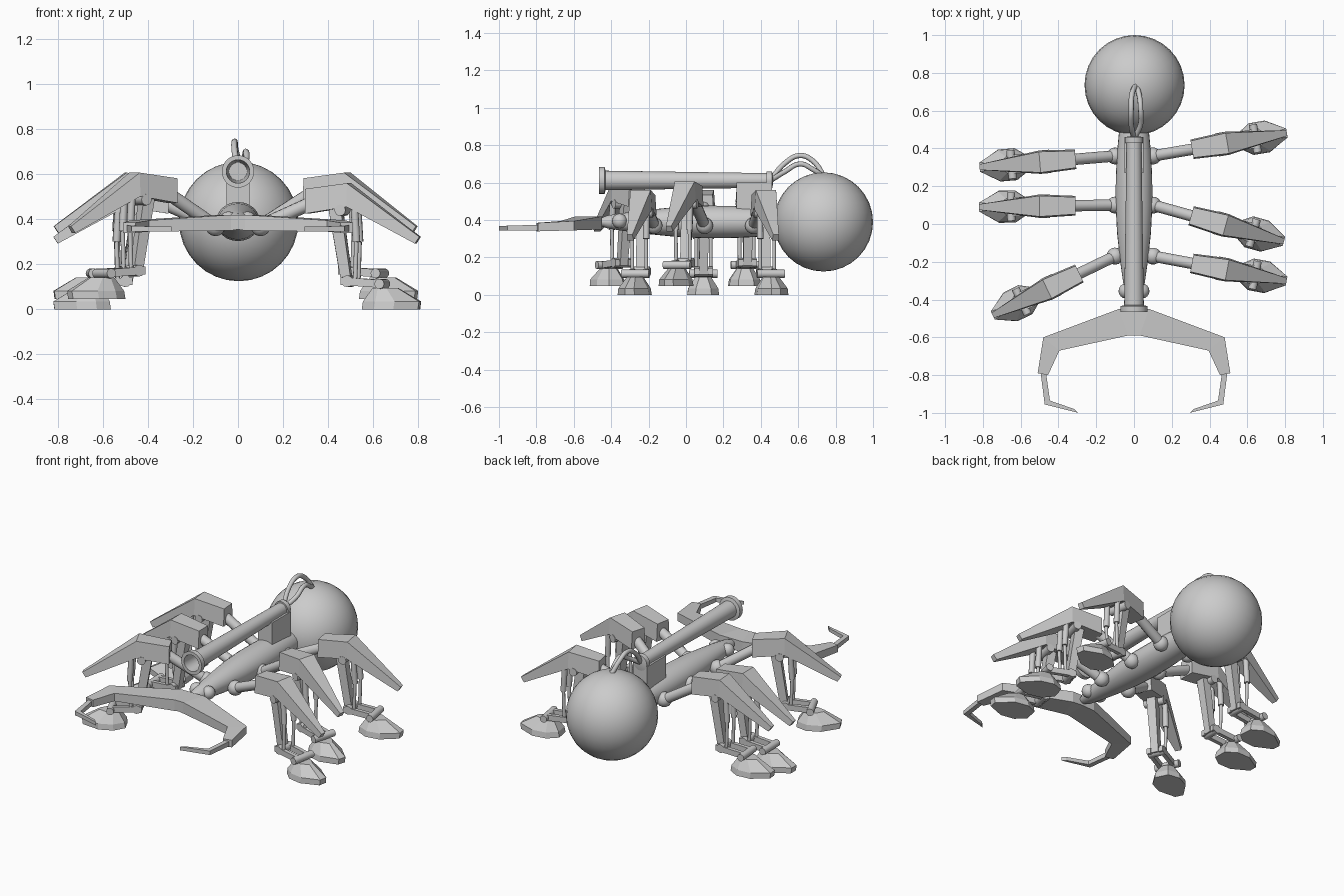
import bpy, bmesh
from math import atan2, cos, sin, tau
from mathutils import Matrix, Vector

cube = bpy.data.objects.get("Cube")
if cube:
    bpy.data.objects.remove(cube, do_unlink=True)


def finish(name, bm, place=Matrix(), smooth=False):
    bmesh.ops.recalc_face_normals(bm, faces=bm.faces)
    bm.transform(place)
    mesh = bpy.data.meshes.new(name)
    bm.to_mesh(mesh)
    bm.free()
    obj = bpy.data.objects.new(name, mesh)
    bpy.context.collection.objects.link(obj)
    if smooth:
        bpy.ops.object.select_all(action="DESELECT")
        obj.select_set(True)
        bpy.context.view_layer.objects.active = obj
        bpy.ops.object.shade_smooth_by_angle(angle=0.6)
    return obj


def loft(name, rings, place=Matrix(), smooth=False):
    """Skin a row of equal-sized rings and cap both ends."""
    bm = bmesh.new()
    rows = [[bm.verts.new(p) for p in ring] for ring in rings]
    n = len(rows[0])
    for a, b in zip(rows, rows[1:]):
        for i in range(n):
            j = (i + 1) % n
            bm.faces.new((a[i], a[j], b[j], b[i]))
    bm.faces.new(rows[0])
    bm.faces.new(rows[-1])
    return finish(name, bm, place, smooth)


def lathe(name, profile, z, widen=1.0, segs=24):
    """Revolve (radius, y) points around a lengthwise axis at height z."""
    rings = [[(r * widen * cos(tau * i / segs), y, z + r * sin(tau * i / segs))
              for i in range(segs)] for r, y in profile]
    return loft(name, rings, smooth=True)


def ball(name, centre, r, place=Matrix(), segs=16):
    bm = bmesh.new()
    bmesh.ops.create_uvsphere(bm, u_segments=segs, v_segments=segs // 2, radius=r)
    return finish(name, bm, place @ Matrix.Translation(centre), True)


def rod(name, a, b, r, place=Matrix(), segs=12):
    a, b = Vector(a), Vector(b)
    d = b - a
    bm = bmesh.new()
    bmesh.ops.create_cone(bm, cap_ends=True, segments=segs, radius1=r, radius2=r,
                          depth=d.length)
    turn = d.to_track_quat("Z", "Y").to_matrix().to_4x4()
    return finish(name, bm, place @ Matrix.Translation((a + b) / 2) @ turn, True)


def slab(name, stations, place=Matrix()):
    """Loft along x through (x_top, x_bottom, z_top, z_bottom, half_top, half_bottom)."""
    rings = [[(xt, -wt, zt), (xt, wt, zt), (xb, wb, zb), (xb, -wb, zb)]
             for xt, xb, zt, zb, wt, wb in stations]
    return loft(name, rings, place)


# Abdomen and body
ball("abdomen", (0.003, 0.735, 0.39), 0.265, segs=32)
lathe("body", [(0.015, -0.47), (0.035, -0.42), (0.05, -0.32), (0.065, -0.2),
               (0.08, -0.05), (0.087, 0.1), (0.086, 0.25), (0.08, 0.38),
               (0.07, 0.5)], 0.39, 1.12)

# Cannon with open muzzle, mount and cables
lathe("cannon", [(0.04, -0.2), (0.052, -0.465), (0.072, -0.465), (0.072, -0.435),
                 (0.052, -0.43), (0.039, 0.43), (0.048, 0.43), (0.048, 0.46),
                 (0.02, 0.465)], 0.612)
slab("cannon_mount", [(x, x, 0.6, 0.44, 0.095, 0.095) for x in (-0.05, 0.05)],
     Matrix.Translation((0, 0.365, 0)))
for side, x, top in (("right", -0.015, 0.745), ("left", 0.035, 0.70)):
    curve = bpy.data.curves.new(side + "_cable", "CURVE")
    curve.dimensions = "3D"
    curve.bevel_depth = 0.014
    curve.bevel_resolution = 2
    curve.resolution_u = 6
    path = [(0, 0.45, 0.61), (x, 0.53, top - 0.04), (x, 0.61, top),
            (x * 0.8, 0.68, top - 0.03), (0.01, 0.74, 0.63)]
    spline = curve.splines.new("BEZIER")
    spline.bezier_points.add(len(path) - 1)
    for point, co in zip(spline.bezier_points, path):
        point.co = co
        point.handle_left_type = point.handle_right_type = "AUTO"
    bpy.context.collection.objects.link(
        bpy.data.objects.new(side + "_cable", curve))

# Mandibles and eyes, mirrored; stations pair an outer and an inner edge
jaw = [((0, -0.45), (0, -0.59), 0.42, 0.355), ((0.08, -0.45), (0.03, -0.59), 0.42, 0.35),
       ((0.48, -0.6), (0.395, -0.67), 0.395, 0.345),
       ((0.51, -0.79), (0.455, -0.80), 0.385, 0.34)]
pincer = [((0.495, -0.78), (0.467, -0.78), 0.375, 0.345),
          ((0.473, -0.955), (0.445, -0.935), 0.37, 0.345),
          ((0.295, -1.0), (0.315, -0.98), 0.367, 0.345)]
for side, s in (("left", 1), ("right", -1)):
    for part, stations in (("mandible", jaw), ("pincer", pincer)):
        loft(f"{side}_{part}", [[(s * o[0], o[1], t), (s * i[0], i[1], t),
                                 (s * i[0], i[1], b), (s * o[0], o[1], b)]
                                for o, i, t, b in stations])
    ball(side + "_eye", (s * 0.042, -0.355, 0.395), 0.04)


def foot_ring(z, heel, toe, w):
    span = toe - heel
    half = [(heel, 0.5 * w), (heel + 0.25 * span, w), (heel + 0.6 * span, w),
            (toe, 0.3 * w)]
    return [(x, y, z) for x, y in half] + [(x, -y, z) for x, y in reversed(half)]


def leg(name, hip, reach, lift):
    """One leg, built outward along local x from its hip ball."""
    base = Matrix.Translation(hip) @ Matrix.Rotation(atan2(reach[1], reach[0]), 4, "Z")
    up = base @ Matrix.Translation((0, 0, lift))
    ball(name + "_hip", (0, 0, 0.37), 0.045, base)
    rod(name + "_thigh", (0, 0, 0.37), (0.27, 0, 0.49 + lift), 0.03, base)
    slab(name + "_armor", [(0.21, 0.21, 0.535, 0.425, 0.045, 0.052),
                           (0.4, 0.4, 0.56, 0.455, 0.055, 0.062),
                           (0.72, 0.7, 0.322, 0.292, 0.015, 0.018)], up)
    # Shin with paired pistons
    slab(name + "_shin", [(0.31, 0.37, 0.46, 0.11, 0.028, 0.022),
                          (0.365, 0.415, 0.46, 0.11, 0.028, 0.022)], up)
    rod(name + "_knee", (0.37, -0.062, 0.44), (0.37, 0.062, 0.44), 0.025, up)
    rod(name + "_shin_joint", (0.4, -0.05, 0.125), (0.4, 0.05, 0.125), 0.026, up)
    for tag, y in (("a", -0.038), ("b", 0.038)):
        rod(f"{name}_piston_{tag}", (0.43, y, 0.47), (0.44, y, 0.3), 0.017, up)
        rod(f"{name}_piston_rod_{tag}", (0.44, y, 0.3), (0.435, y, 0.14), 0.01, up)
        slab(f"{name}_ankle_link_{tag}", [(0.37, 0.37, 0.143, 0.108, 0.012, 0.012),
                                          (0.56, 0.56, 0.13, 0.095, 0.012, 0.012)],
             up @ Matrix.Translation((0, y, 0)))
    # Ankle and foot
    rod(name + "_ankle", (0.55, -0.075, 0.113), (0.55, 0.075, 0.113), 0.022, up)
    loft(name + "_foot", [foot_ring(0, 0.465, 0.715, 0.085),
                          foot_ring(0.035, 0.47, 0.72, 0.08),
                          foot_ring(0.095, 0.51, 0.62, 0.042)], up)


# Six legs: hip position, reach direction and how far the foot is raised
RAISED = 0.047
for name, x, y, reach, lift in (
        ("left_back_leg", 0.1, 0.36, (0.7, 0.12), 0),
        ("left_middle_leg", 0.1, 0.1, (0.72, -0.2), RAISED),
        ("left_front_leg", 0.1, -0.17, (0.7, -0.13), 0),
        ("right_back_leg", -0.1, 0.36, (-0.73, -0.06), RAISED),
        ("right_middle_leg", -0.1, 0.1, (-0.7, -0.01), 0),
        ("right_front_leg", -0.1, -0.17, (-0.66, -0.32), RAISED)):
    leg(name, (x, y, 0), reach, lift)
